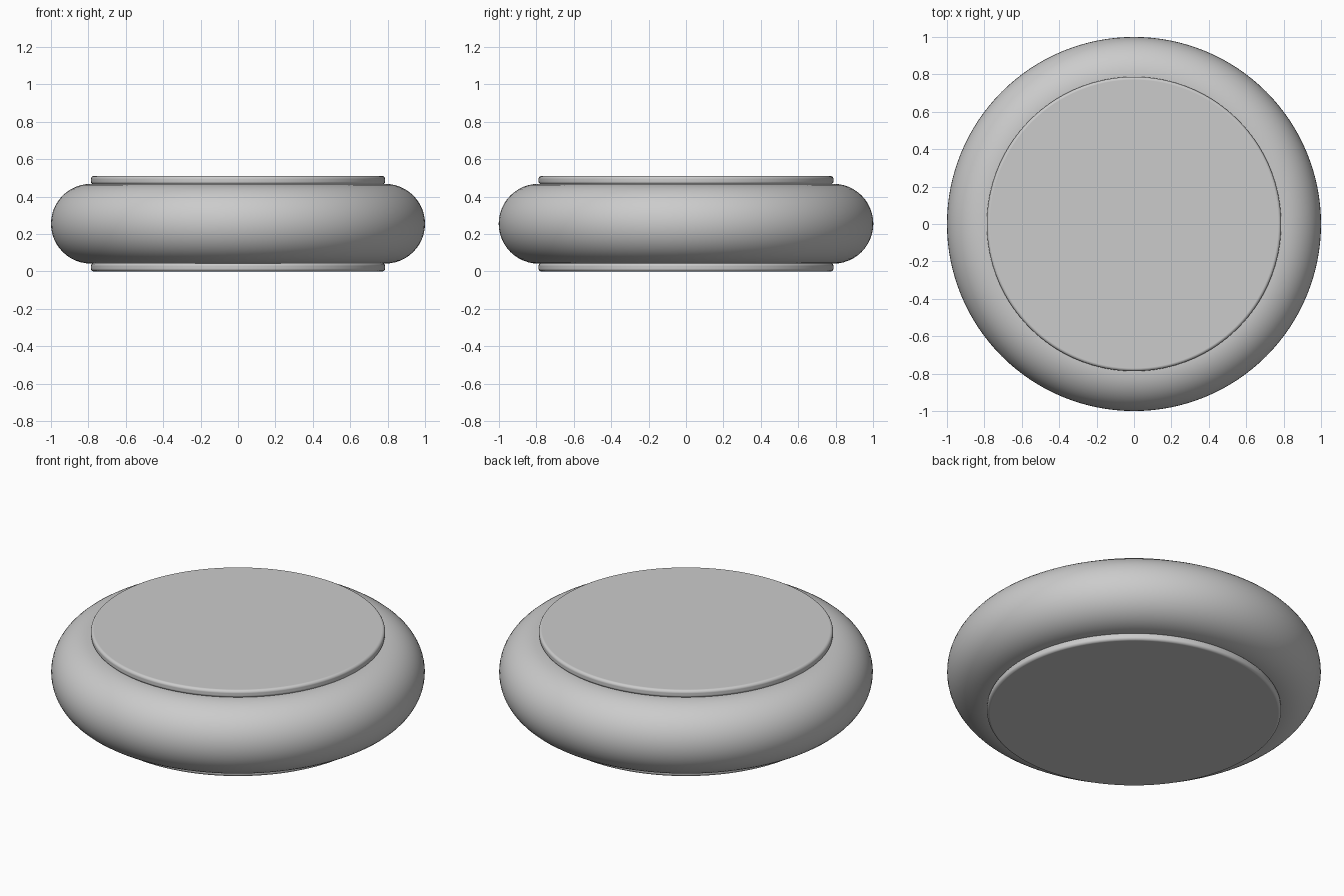
import bpy
import math

if "Cube" in bpy.data.objects:
    bpy.data.objects.remove(bpy.data.objects["Cube"], do_unlink=True)

HEIGHT = 0.51
TUBE = 0.213
DISC_R = 0.787
DISC_T = 0.045

grey = bpy.data.materials.new("plain grey")
grey.use_nodes = True
colour = (0.6, 0.6, 0.6, 1)
grey.diffuse_color = colour
grey.node_tree.nodes["Principled BSDF"].inputs["Base Color"].default_value = colour


def finish(name):
    ob = bpy.context.object
    ob.name = name
    ob.data.materials.append(grey)
    bpy.ops.object.shade_smooth_by_angle(angle=math.radians(35))
    return ob


# Rounded outer ring
bpy.ops.mesh.primitive_torus_add(
    major_radius=1 - TUBE, minor_radius=TUBE,
    major_segments=128, minor_segments=48, location=(0, 0, HEIGHT / 2))
finish("outer_ring")

# Matching discs with softened rims close the ring above and below
for name, z in (("bottom_disc", DISC_T / 2), ("top_disc", HEIGHT - DISC_T / 2)):
    bpy.ops.mesh.primitive_cylinder_add(
        vertices=128, radius=DISC_R, depth=DISC_T, location=(0, 0, z))
    disc = finish(name)
    bevel = disc.modifiers.new("soft_rim", 'BEVEL')
    bevel.width = 0.016
    bevel.segments = 5
    bevel.limit_method = 'ANGLE'
    bevel.angle_limit = math.radians(40)
    bevel.harden_normals = True
